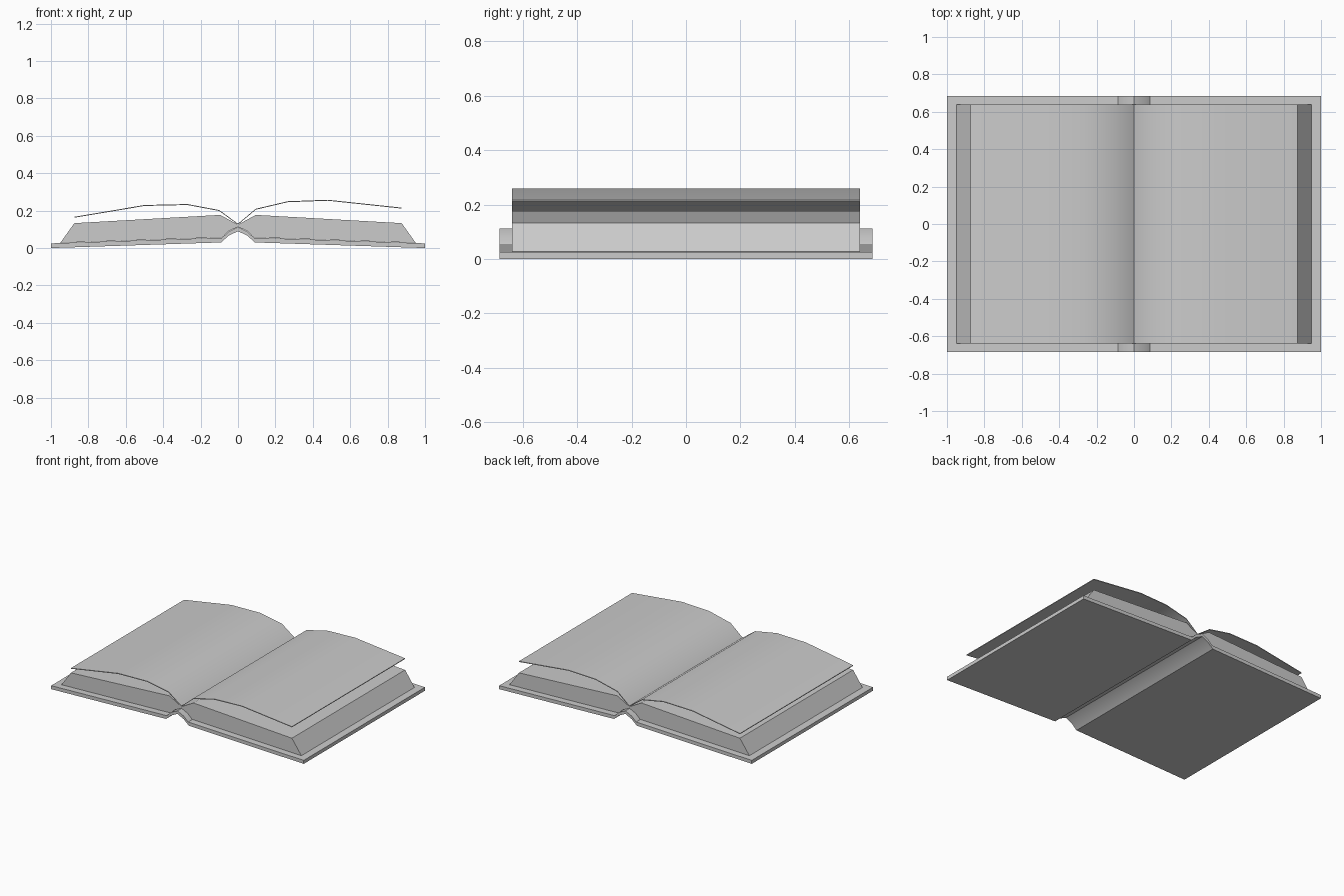
import bpy
import bmesh

if "Cube" in bpy.data.objects:
    bpy.data.objects.remove(bpy.data.objects["Cube"])


def extrude_profile(name, profile, half_depth, smooth_angle=None):
    """Closed x-z outline extruded symmetrically along y."""
    bm = bmesh.new()
    face = bm.faces.new([bm.verts.new((x, -half_depth, z)) for x, z in profile])
    new = bmesh.ops.extrude_face_region(bm, geom=[face])["geom"]
    verts = [g for g in new if isinstance(g, bmesh.types.BMVert)]
    bmesh.ops.translate(bm, verts=verts, vec=(0, 2 * half_depth, 0))
    bmesh.ops.recalc_face_normals(bm, faces=bm.faces[:])
    mesh = bpy.data.meshes.new(name)
    bm.to_mesh(mesh)
    bm.free()
    obj = bpy.data.objects.new(name, mesh)
    bpy.context.collection.objects.link(obj)
    if smooth_angle:
        bpy.ops.object.select_all(action='DESELECT')
        obj.select_set(True)
        bpy.context.view_layer.objects.active = obj
        bpy.ops.object.shade_smooth_by_angle(angle=smooth_angle)
    return obj


def mirrored(points):
    """Right half from the centre outwards -> full left-to-right line."""
    return [(-x, z) for x, z in reversed(points) if x > 0] + points


def sheet(line, thickness):
    return line + [(x, z - thickness) for x, z in reversed(line)]


# Cover boards joined by the raised spine
cover_top = [(0, 0.112), (0.05, 0.088), (0.085, 0.055), (1, 0.025)]
cover_bottom = [(0, 0.09), (0.05, 0.066), (0.09, 0.03), (1, 0.0)]
extrude_profile("cover", mirrored(cover_top) + mirrored(cover_bottom)[::-1],
                0.685, 0.6)

# Page blocks on both sides, resting on the cover
for side, sign in (("left", -1), ("right", 1)):
    block = [(0, 0.125), (0.095, 0.177), (0.875, 0.133), (0.95, 0.028),
             (0.085, 0.057), (0.05, 0.09), (0, 0.114)]
    extrude_profile(f"page_block_{side}", [(sign * x, z) for x, z in block], 0.64)

# Loose curved pages fanning up from the gutter
left_page = [(-0.875, 0.167), (-0.5, 0.23), (-0.27, 0.235), (-0.1, 0.203), (0, 0.13)]
right_page = [(0, 0.13), (0.095, 0.21), (0.265, 0.25), (0.48, 0.258), (0.875, 0.216)]
extrude_profile("loose_page_left", sheet(left_page, 0.005), 0.64, 0.7)
extrude_profile("loose_page_right", sheet(right_page, 0.005), 0.64, 0.7)
